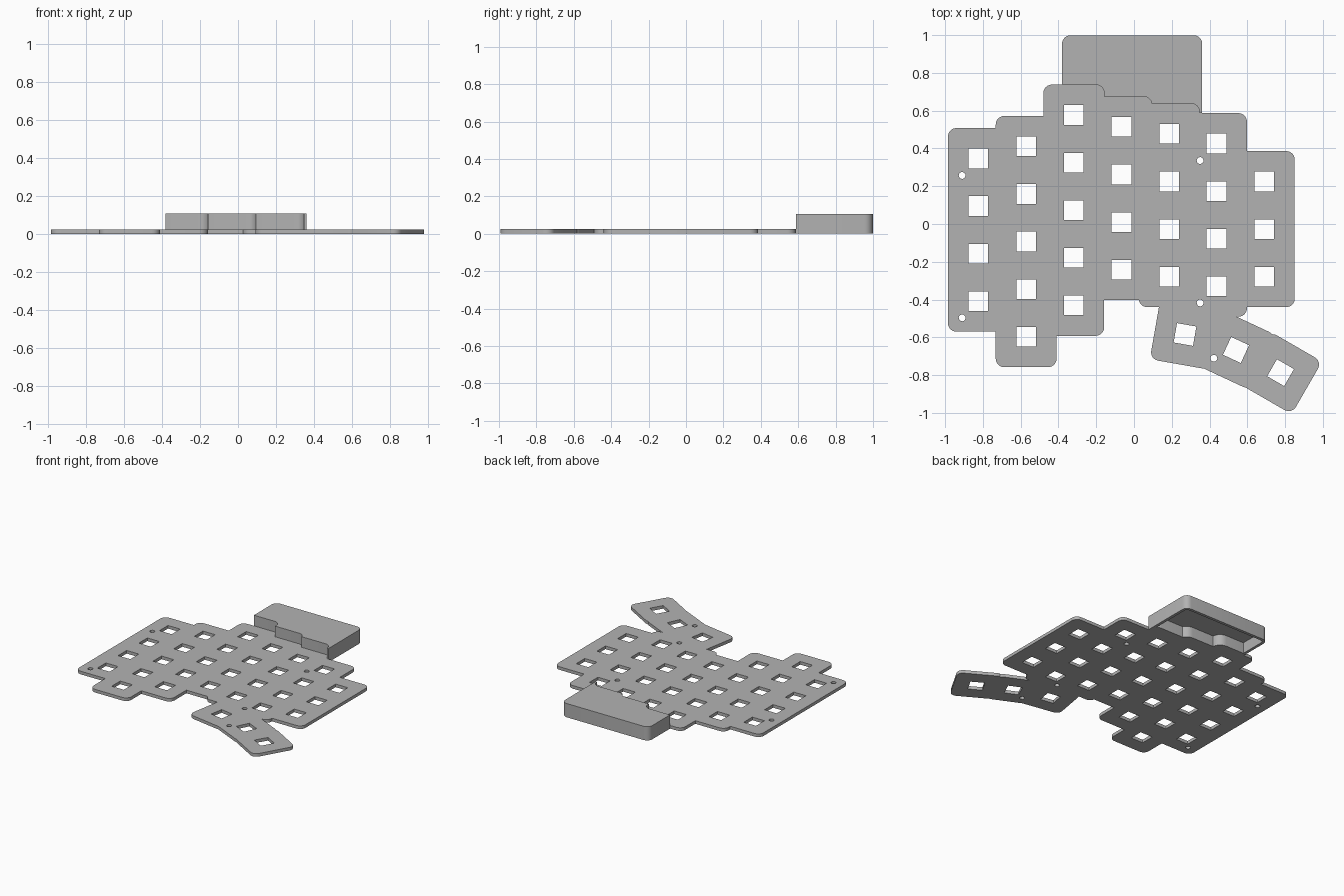
import bpy
from math import cos, sin, pi, radians
from mathutils import Vector, Matrix
from mathutils.geometry import delaunay_2d_cdt

if "Cube" in bpy.data.objects:
    bpy.data.objects.remove(bpy.data.objects["Cube"], do_unlink=True)

PITCH = 0.252      # key spacing
PAD = 0.161        # half width of the plate around one key
HOLE = 0.052       # half width of a key hole
PLATE_Z = 0.024
COVER_Z = 0.106
WALL = 0.022

grey = bpy.data.materials.new("mid_grey")
grey.use_nodes = True
colour = (0.45, 0.45, 0.45, 1)
grey.diffuse_color = colour
grey.node_tree.nodes["Principled BSDF"].inputs["Base Color"].default_value = colour


def rect(cx, cy, hx, hy, radius=0, angle=0):
    """Counter-clockwise rectangle outline, optionally rounded and turned."""
    turn = Matrix.Rotation(radians(angle), 2)
    steps = 6 if radius else 0
    pts = []
    for i, (sx, sy) in enumerate([(1, 1), (-1, 1), (-1, -1), (1, -1)]):
        for k in range(steps + 1):
            a = (i + k / max(steps, 1)) * pi / 2
            p = Vector((sx * (hx - radius) + radius * cos(a),
                        sy * (hy - radius) + radius * sin(a)))
            pts.append(turn @ p + Vector((cx, cy)))
    return pts


def circle(cx, cy, r, n=20):
    return [Vector((cx + r * cos(2 * pi * i / n), cy + r * sin(2 * pi * i / n)))
            for i in range(n)]


def sheet(name, groups, keep, z, thickness):
    """Merge flat outlines, keep the areas passing the rule, and thicken them."""
    verts, faces, tags = [], [], []
    for tag, outlines in groups.items():
        for pts in outlines:
            faces.append(list(range(len(verts), len(verts) + len(pts))))
            verts.extend(pts)
            tags.append(tag)
    out = delaunay_2d_cdt(verts, [], faces, 1, 1e-5)
    kept = [f for f, src in zip(out[2], out[5]) if keep({tags[i] for i in src})]
    used = sorted({i for f in kept for i in f})
    index = {v: i for i, v in enumerate(used)}
    mesh = bpy.data.meshes.new(name)
    mesh.from_pydata([(out[0][i].x, out[0][i].y, z) for i in used], [],
                     [[index[i] for i in f] for f in kept])
    mesh.materials.append(grey)
    obj = bpy.data.objects.new(name, mesh)
    bpy.context.collection.objects.link(obj)
    solid = obj.modifiers.new("thickness", "SOLIDIFY")
    solid.thickness = thickness
    solid.offset = 1
    bpy.ops.object.select_all(action="DESELECT")
    obj.select_set(True)
    bpy.context.view_layer.objects.active = obj
    bpy.ops.object.modifier_apply(modifier=solid.name)
    bpy.ops.object.shade_smooth_by_angle(angle=radians(30))
    return obj


# Key columns: x, y of the top key, number of keys
columns = [(-0.824, 0.347, 4), (-0.571, 0.411, 5), (-0.319, 0.577, 5),
           (-0.066, 0.514, 4), (0.186, 0.477, 4), (0.437, 0.426, 4),
           (0.690, 0.225, 3)]
# Thumb keys: x, y, turn
thumbs = [(0.27, -0.585, -10), (0.54, -0.667, -25), (0.776, -0.787, -30)]
screws = [(-0.91, 0.257), (-0.91, -0.497), (0.35, 0.336), (0.35, -0.418),
          (0.423, -0.711)]


def pads(grow=0):
    """Rounded plate areas around every column and thumb key."""
    h, r = PAD + grow, 0.045 + grow
    areas = [rect(x, y - (n - 1) * PITCH / 2, h, h + (n - 1) * PITCH / 2, r)
             for x, y, n in columns]
    return areas + [rect(x, y, h, h, r, a) for x, y, a in thumbs]


holes = [rect(x, y - i * PITCH, HOLE, HOLE) for x, y, n in columns for i in range(n)]
holes += [rect(x, y, HOLE, HOLE, 0, a) for x, y, a in thumbs]
holes += [circle(x, y, 0.018) for x, y in screws]

# Switch plate with key and screw holes
sheet("switch_plate", {"pad": pads(), "hole": holes},
      lambda t: "pad" in t and "hole" not in t, 0, PLATE_Z)

# Hollow cover behind the plate, its front following the plate edge
cx, cy, hx, hy = -0.01, 0.774, 0.371, 0.225
areas = {"pad": pads(), "grown": pads(WALL),
         "cover": [rect(cx, cy, hx, hy, 0.045)],
         "inner": [rect(cx, cy, hx - WALL, hy - WALL, 0.045 - WALL)]}
sheet("cover_walls", areas,
      lambda t: "cover" in t and "pad" not in t and ("inner" not in t or "grown" in t),
      0, COVER_Z - WALL)
sheet("cover_top", areas,
      lambda t: "cover" in t and "pad" not in t, COVER_Z - WALL, WALL)
